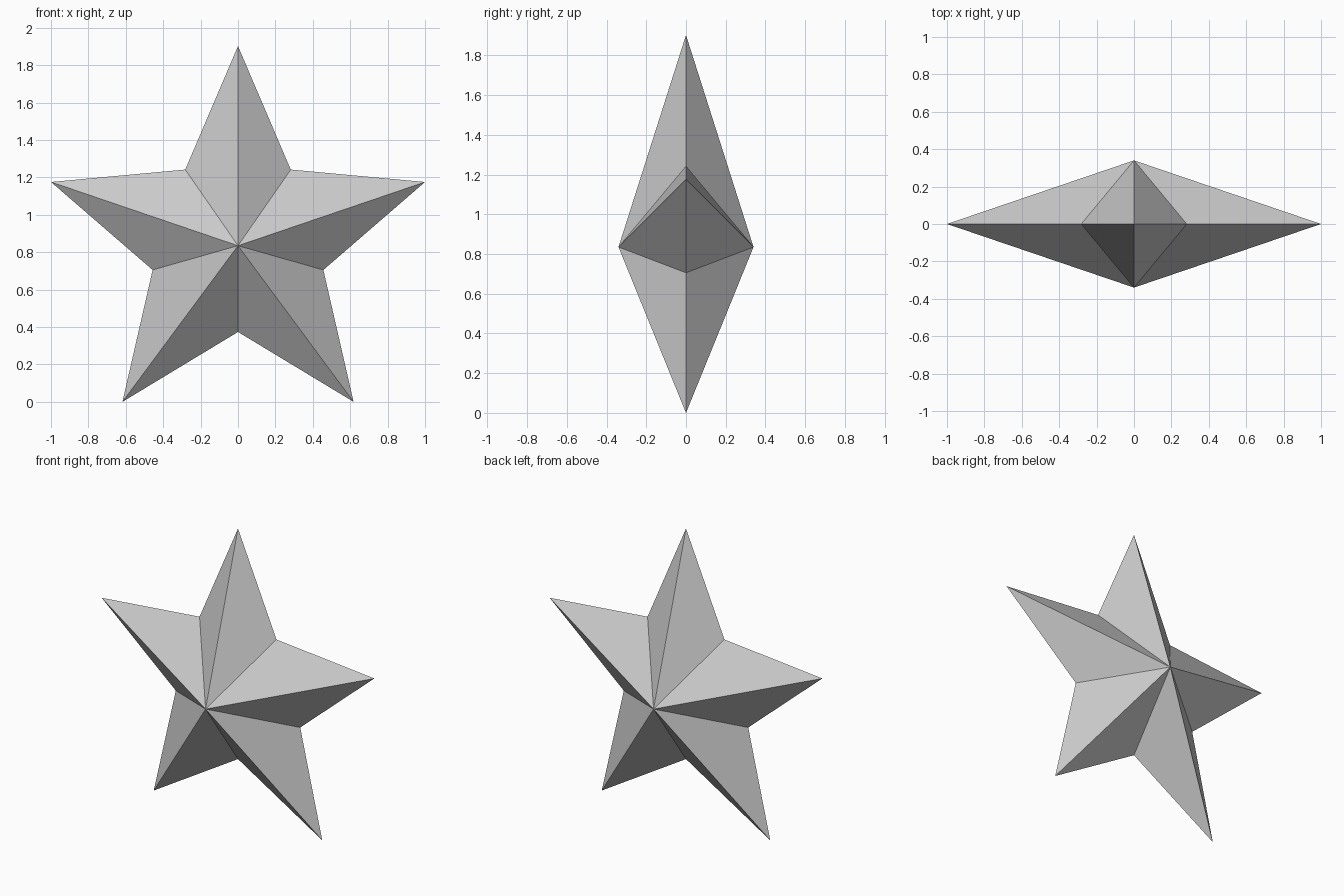
import bpy, bmesh
from math import sin, cos, pi, radians

if "Cube" in bpy.data.objects:
    bpy.data.objects.remove(bpy.data.objects["Cube"])

R_OUT = 1 / sin(radians(72))      # side tips reach x = +-1
R_IN = 0.48
CENTRE_Z = R_OUT * cos(radians(36))
INNER_Z = CENTRE_Z + 0.003
APEX_Y, APEX_Z = 0.34, 0.835

bm = bmesh.new()

# Star outline in the y = 0 plane, alternating tips and notches
rim = []
for i in range(10):
    r, z = (R_OUT, CENTRE_Z) if i % 2 == 0 else (R_IN, INNER_Z)
    a = i * pi / 5
    rim.append(bm.verts.new((r * sin(a), 0, z + r * cos(a))))

# Front and back facets meeting at a raised centre
for y in (-APEX_Y, APEX_Y):
    apex = bm.verts.new((0, y, APEX_Z))
    for i in range(10):
        bm.faces.new((rim[i], rim[(i + 1) % 10], apex))

bmesh.ops.recalc_face_normals(bm, faces=bm.faces)
mesh = bpy.data.meshes.new("star")
bm.to_mesh(mesh)
bm.free()
bpy.context.collection.objects.link(bpy.data.objects.new("star", mesh))
